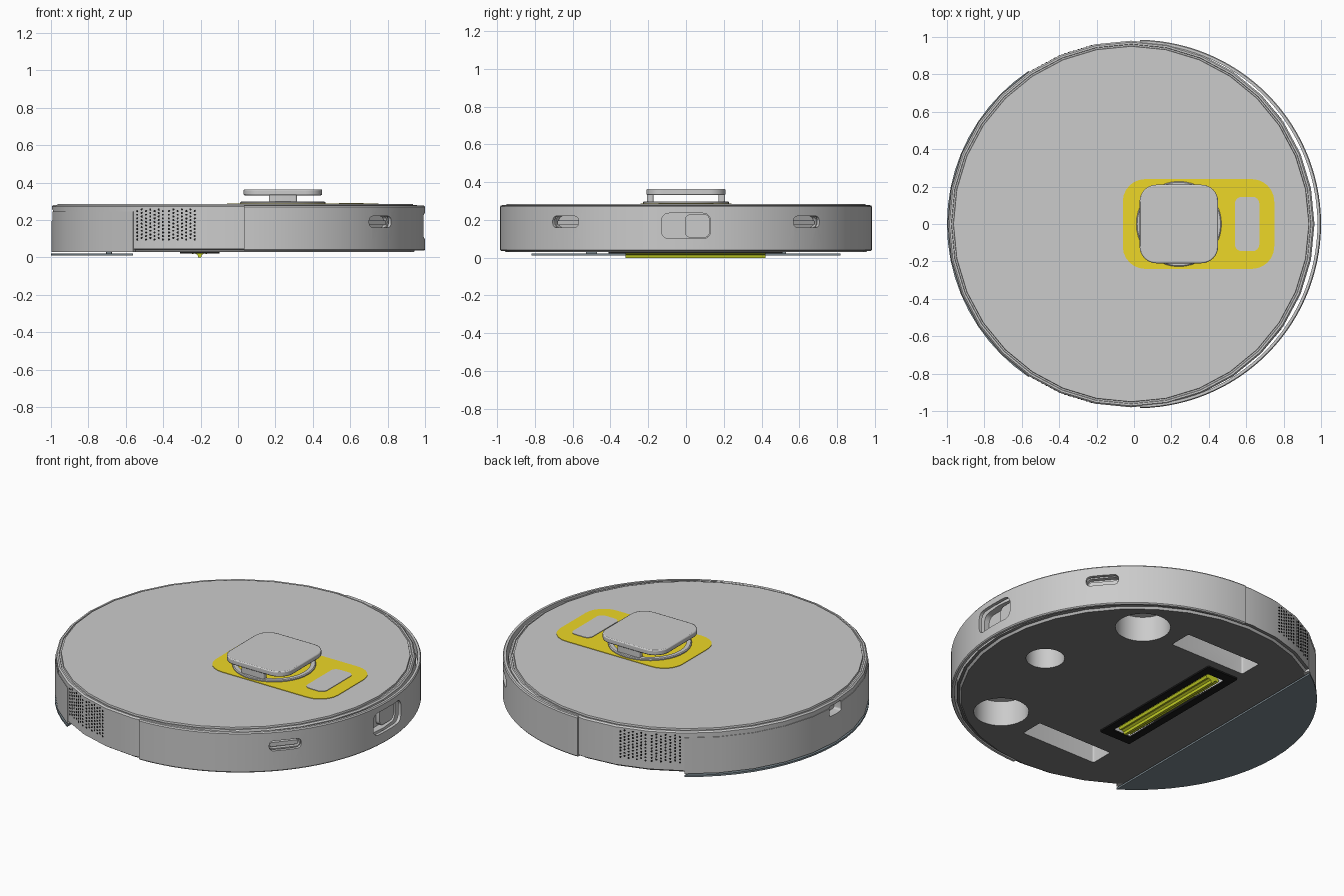
import bpy, bmesh, math
from mathutils import Matrix, Vector

if "Cube" in bpy.data.objects:
    bpy.data.objects.remove(bpy.data.objects["Cube"])


def material(name, r, g, b):
    m = bpy.data.materials.new(name)
    m.diffuse_color = (r, g, b, 1)
    m.use_nodes = True
    m.node_tree.nodes["Principled BSDF"].inputs["Base Color"].default_value = m.diffuse_color
    return m


GREY = material("grey", 0.8, 0.8, 0.8)
DARK = material("underside", 0.2, 0.2, 0.2)
BLACK = material("black", 0.01, 0.01, 0.01)
YELLOW = material("yellow", 0.85, 0.68, 0.02)
LIME = material("lime", 0.6, 0.68, 0.02)
SLATE = material("slate", 0.2, 0.25, 0.28)
WHITE = material("white", 0.9, 0.9, 0.9)


def finish(name, bm, mat=None):
    bmesh.ops.recalc_face_normals(bm, faces=bm.faces[:])
    me = bpy.data.meshes.new(name)
    bm.to_mesh(me)
    bm.free()
    if mat:
        me.materials.append(mat)
    ob = bpy.data.objects.new(name, me)
    bpy.context.collection.objects.link(ob)
    return ob


def add_prism(bm, pts, depth, mat4):
    """Extrude a flat outline along local +z, placed by mat4."""
    low = [bm.verts.new(mat4 @ Vector((x, y, 0))) for x, y in pts]
    top = [bm.verts.new(mat4 @ Vector((x, y, depth))) for x, y in pts]
    bm.faces.new(low[::-1])
    bm.faces.new(top)
    n = len(pts)
    for i in range(n):
        j = (i + 1) % n
        bm.faces.new((low[i], low[j], top[j], top[i]))


def rounded(w, h, r, n=6):
    pts = []
    for k, (sx, sy) in enumerate([(1, 1), (-1, 1), (-1, -1), (1, -1)]):
        for i in range(n + 1):
            a = math.pi / 2 * (k + i / n)
            pts.append((sx * (w / 2 - r) + r * math.cos(a), sy * (h / 2 - r) + r * math.sin(a)))
    return pts


def circle(r, n=32):
    return [(r * math.cos(2 * math.pi * i / n), r * math.sin(2 * math.pi * i / n)) for i in range(n)]


def prism(name, pts, depth, loc, mat=None):
    bm = bmesh.new()
    add_prism(bm, pts, depth, Matrix.Translation(loc))
    return finish(name, bm, mat)


def on_rim(angle, r, z, cx=0):
    """Frame on the rim: local x tangent, local y up, local z outward."""
    c, s = math.cos(angle), math.sin(angle)
    return Matrix(((-s, 0, c, cx + r * c), (c, 0, s, r * s), (0, 1, 0, z), (0, 0, 0, 1)))


def revolve(name, profile, segs, cx, a0=0, a1=360, mat=None):
    """Full turn: open profile with flat caps. Partial turn: closed profile."""
    bm = bmesh.new()
    full = a1 - a0 == 360
    rings = []
    for i in range(segs if full else segs + 1):
        a = math.radians(a0 + (a1 - a0) * i / segs)
        rings.append([bm.verts.new((cx + r * math.cos(a), r * math.sin(a), z)) for r, z in profile])
    n = len(profile)
    for i in range(segs):
        p, q = rings[i], rings[(i + 1) % len(rings)]
        for j in range(n - 1 if full else n):
            k = (j + 1) % n
            bm.faces.new((p[j], q[j], q[k], p[k]))
    if full:
        bm.faces.new([r[0] for r in rings])
        bm.faces.new([r[-1] for r in rings])
    else:
        bm.faces.new(rings[0])
        bm.faces.new(rings[-1])
    return finish(name, bm, mat)


def cut(objects, bm):
    cutter = finish("cutter", bm)
    cutter.hide_render = True
    for ob in objects:
        m = ob.modifiers.new("cut", 'BOOLEAN')
        m.operation, m.solver, m.object = 'DIFFERENCE', 'EXACT', cutter
        bpy.context.view_layer.objects.active = ob
        bpy.ops.object.modifier_apply(modifier=m.name)
    bpy.data.objects.remove(cutter)


# Main disc body with dark underside
CX = -0.015
body = revolve("body", [(0.955, 0.03), (0.965, 0.042), (0.98, 0.046), (0.98, 0.272), (0.972, 0.28),
                        (0.962, 0.28), (0.96, 0.275), (0.952, 0.275), (0.95, 0.285)], 32, CX, mat=GREY)
body.data.materials.append(DARK)
for f in body.data.polygons:
    if f.normal.z < -0.9:
        f.material_index = 1

# Front bumper shell and rear water tank shell
bumper = revolve("bumper", [(0.966, 0.036), (0.98, 0.036), (0.985, 0.042), (0.985, 0.27),
                            (0.98, 0.277), (0.966, 0.277)], 60, 0.015, -89, 89, GREY)
tank = revolve("water_tank", [(0.95, 0.029), (0.983, 0.029), (0.983, 0.245), (0.95, 0.245)],
               10, CX, 123.75, 236.25, GREY)

# Brush frame
BX, BY = -0.205, 0.05
frame = prism("brush_frame", rounded(0.21, 0.92, 0.01), 0.02, (BX, BY, 0.021), BLACK)

# Underside recesses: wheel wells, side brush and caster sockets, brush trough
bm = bmesh.new()
for s in (-1, 1):
    add_prism(bm, circle(0.15), 0.18, Matrix.Translation((0.44, 0.6 * s, 0)))
    add_prism(bm, rounded(0.5, 0.14, 0.01), 0.15, Matrix.Translation((-0.05, 0.63 * s, 0)))
add_prism(bm, circle(0.105), 0.15, Matrix.Translation((0.63, 0, 0)))
add_prism(bm, rounded(0.12, 0.8, 0.01), 0.13, Matrix.Translation((BX, BY, 0)))
cut([body, frame], bm)

# Rim recesses: front window, two side sensor slots, rear port
SIDE = math.radians(40)
bm = bmesh.new()
add_prism(bm, rounded(0.26, 0.135, 0.04), 0.2, on_rim(0, 0.92, 0.168))
for s in (-1, 1):
    add_prism(bm, rounded(0.18, 0.06, 0.025), 0.2, on_rim(SIDE * s, 0.94, 0.19))
cut([body, bumper], bm)
bm = bmesh.new()
add_prism(bm, rounded(0.11, 0.06, 0.012), 0.2, on_rim(math.pi, 0.93, 0.225, CX))
cut([body, tank], bm)

# Inserts inside the rim recesses
bm = bmesh.new()
add_prism(bm, rounded(0.13, 0.125, 0.03), 0.025, on_rim(0, 0.92, 0.168) @ Matrix.Translation((0.06, 0, 0)))
for s in (-1, 1):
    add_prism(bm, rounded(0.16, 0.025, 0.01), 0.025, on_rim(SIDE * s, 0.94, 0.185))
finish("sensor_inserts", bm, GREY)

# Vent holes on both flanks, two groups per side
bm = bmesh.new()
for s in (-1, 1):
    for x0 in (-0.54, -0.37):
        for col in range(7):
            for row in range(9):
                x = x0 + col * 0.023
                a = s * math.acos((x - CX) / 0.98)
                step = math.radians(11.25)
                off = abs(a) % step - step / 2
                r = 0.98 * math.cos(step / 2) / math.cos(off)
                z = 0.095 + row * 0.019 + (col % 2) * 0.0095
                add_prism(bm, circle(0.006, 6), 0.004, on_rim(a, r - 0.0025, z, CX))
finish("vent_holes", bm, BLACK)

# Roller brush with six fins, lying along y
bm = bmesh.new()
star = []
for i in range(6):
    for da, r in ((-9, 0.05), (9, 0.05), (18, 0.037), (42, 0.037)):
        a = math.radians(i * 60 + 30 + da)
        star.append((r * math.cos(a), r * math.sin(a)))
add_prism(bm, star, 0.74, Matrix.Translation((BX, BY + 0.37, 0.049)) @ Matrix.Rotation(math.pi / 2, 4, 'X'))
finish("roller_brush", bm, LIME)

# Mop plate: rear disc segment, with small clips up to the body
arc = [(CX + 0.985 * math.cos(math.radians(123.75 + 112.5 * i / 20)),
        0.985 * math.sin(math.radians(123.75 + 112.5 * i / 20))) for i in range(21)]
prism("mop_plate", arc, 0.011, (0, 0, 0.011), SLATE)
for s in (-1, 1):
    prism("mop_clip", rounded(0.03, 0.06, 0.005), 0.02, (-0.69, 0.5 * s, 0.018), SLATE)

# Top patch and button panel
prism("top_patch", rounded(0.81, 0.48, 0.12), 0.006, (0.345, 0, 0.282), YELLOW)
prism("button_panel", rounded(0.13, 0.29, 0.035), 0.006, (0.605, 0, 0.285), WHITE)

# Sensor turret: ring, two posts and a rounded square cap
TX = 0.24
bm = bmesh.new()
ring = revolve("turret_ring", [(0.228, 0.283), (0.228, 0.294), (0.223, 0.298)], 40, TX, mat=GREY)
add_prism(bm, circle(0.2, 40), 0.1, Matrix.Translation((TX, 0, 0.24)))
cut([ring], bm)
for s in (-1, 1):
    prism("turret_post", rounded(0.15, 0.035, 0.01), 0.055, (TX, 0.19 * s, 0.283), GREY)
cap = prism("turret_cap", rounded(0.42, 0.42, 0.09, 8), 0.032, (TX, 0, 0.332), GREY)
bev = cap.modifiers.new("edge", 'BEVEL')
bev.width, bev.segments, bev.limit_method, bev.angle_limit = 0.006, 2, 'ANGLE', math.radians(60)

# Smooth curved sides, keep hard edges
bpy.ops.object.select_all(action='SELECT')
bpy.context.view_layer.objects.active = body
bpy.ops.object.shade_smooth_by_angle(angle=math.radians(30))
